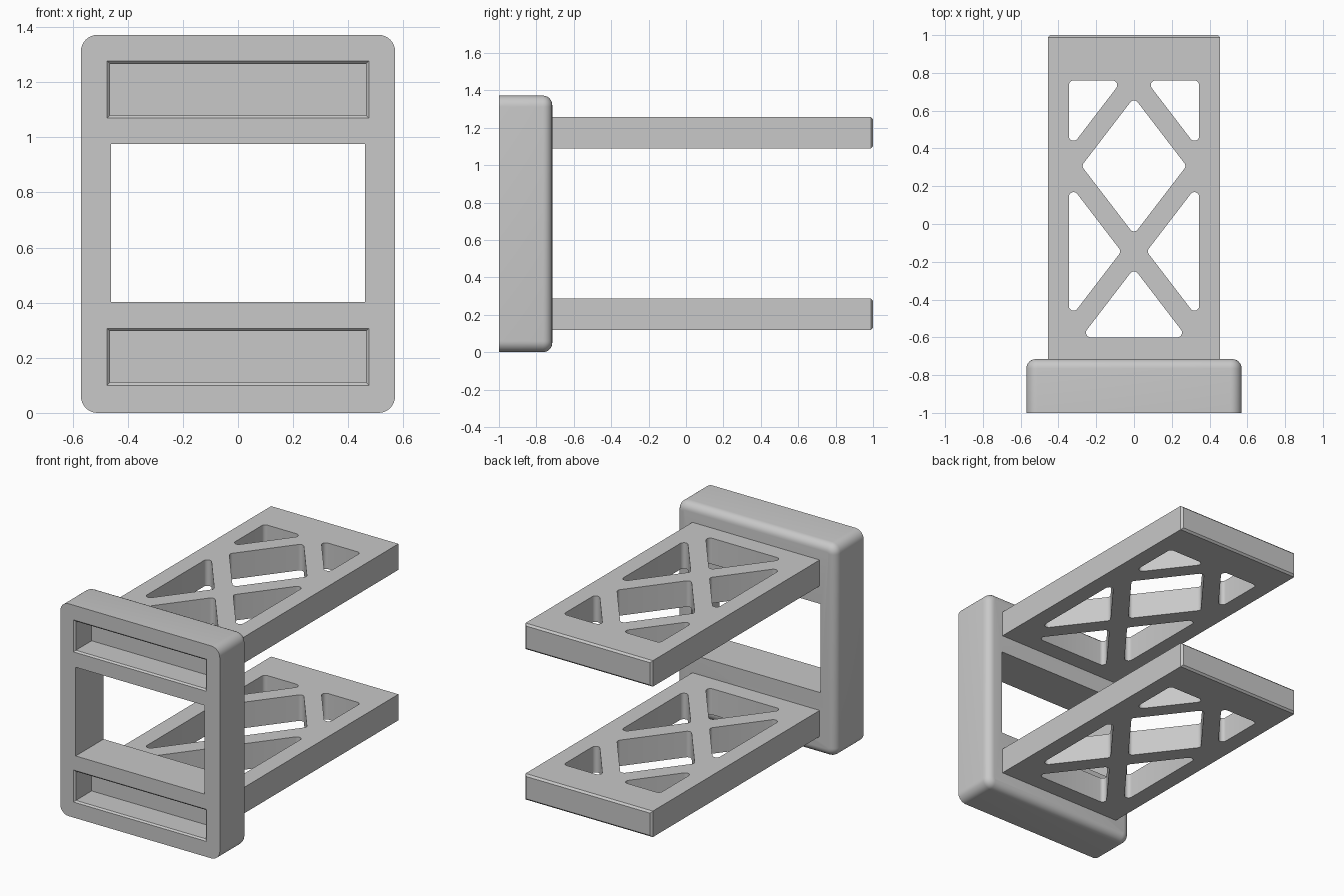
import bpy, bmesh
from math import tan, pi
from mathutils import Vector

if "Cube" in bpy.data.objects:
    bpy.data.objects.remove(bpy.data.objects["Cube"])

grey = bpy.data.materials.new("plain grey")
grey.use_nodes = True
colour = (0.58, 0.58, 0.58, 1)
grey.diffuse_color = colour
grey.node_tree.nodes["Principled BSDF"].inputs["Base Color"].default_value = colour


def make_object(name, bm):
    bmesh.ops.recalc_face_normals(bm, faces=bm.faces)
    mesh = bpy.data.meshes.new(name)
    bm.to_mesh(mesh)
    bm.free()
    mesh.materials.append(grey)
    obj = bpy.data.objects.new(name, mesh)
    bpy.context.collection.objects.link(obj)
    return obj


def rounded(points, radius, steps=8):
    """Round every corner of a 2D polygon with a tangent arc."""
    result = []
    for i, p in enumerate(points):
        p = Vector(p)
        a = (Vector(points[i - 1]) - p).normalized()
        b = (Vector(points[(i + 1) % len(points)]) - p).normalized()
        reach = radius / tan(a.angle(b) / 2)
        centre = p + (a + b).normalized() * (radius ** 2 + reach ** 2) ** 0.5
        start, end = p + a * reach - centre, p + b * reach - centre
        for k in range(steps + 1):
            direction = start.normalized().slerp(end.normalized(), k / steps)
            result.append(centre + direction.normalized() * radius)
    return result


def prism(points, place, shift):
    """Extrude a 2D outline placed in space by a function."""
    bm = bmesh.new()
    face = bm.faces.new([bm.verts.new(place(*p)) for p in points])
    # The starting face is kept as one cap of the solid
    extruded = bmesh.ops.extrude_face_region(bm, geom=[face], use_keep_orig=True)["geom"]
    bmesh.ops.translate(bm, vec=shift, verts=[v for v in extruded if isinstance(v, bmesh.types.BMVert)])
    return bm


def rectangle(half_width, low, high):
    return [(-half_width, low), (half_width, low), (half_width, high), (-half_width, high)]


def bevel_end(bm, y, offset, segments):
    bmesh.ops.recalc_face_normals(bm, faces=bm.faces)
    edges = [e for e in bm.edges if all(abs(v.co.y - y) < 1e-4 for v in e.verts)]
    bmesh.ops.bevel(bm, geom=edges, offset=offset, segments=segments, profile=0.5,
                    affect='EDGES', clamp_overlap=False)


def cut(obj, cutter):
    mod = obj.modifiers.new("cut", 'BOOLEAN')
    mod.operation, mod.solver, mod.object = 'DIFFERENCE', 'EXACT', cutter
    bpy.context.view_layer.objects.active = obj
    bpy.ops.object.modifier_apply(modifier=mod.name)
    bpy.data.objects.remove(cutter)


def smooth(obj):
    bpy.ops.object.select_all(action='DESELECT')
    obj.select_set(True)
    bpy.context.view_layer.objects.active = obj
    bpy.ops.object.shade_smooth_by_angle(angle=pi / 6)


FRONT, BACK, TIP = -1.0, -0.715, 1.0

# Upright frame with rounded corners and a rounded back rim
bm = prism(rounded(rectangle(0.57, 0, 1.372), 0.06), lambda x, z: (x, FRONT, z), (0, BACK - FRONT, 0))
bevel_end(bm, BACK, 0.05, 6)
frame = make_object("frame", bm)

# Window through the frame
cut(frame, make_object("window_cutter", prism(
    rectangle(0.46, 0.402, 0.975), lambda x, z: (x, FRONT - 0.1, z), (0, 0.6, 0))))

# Two front pockets with a chamfered mouth
for low in (0.11, 1.08):
    high = low + 0.187
    cut(frame, make_object("pocket_cutter", prism(
        rectangle(0.465, low, high), lambda x, z: (x, FRONT - 0.1, z), (0, 0.27, 0))))
    mouth = prism(rectangle(0.485, low - 0.02, high + 0.02),
                  lambda x, z: (x, FRONT - 0.01, z), (0, 0.02, 0))
    for v in mouth.verts:
        if v.co.y > FRONT:
            v.co.x *= 0.465 / 0.485
            v.co.z += 0.02 if v.co.z < low else -0.02
    cut(frame, make_object("mouth_cutter", mouth))
smooth(frame)

# Truss openings in plan, one side; side openings are mirrored
centre_holes = [
    [(0, 0.67), (0.278, 0.3075), (0, -0.055), (-0.278, 0.3075)],
    [(0, -0.235), (0.28, -0.6), (-0.28, -0.6)],
]
side_holes = [
    [(0.345, 0.76), (0.063, 0.76), (0.345, 0.392)],
    [(0.345, 0.2175), (0.067, -0.145), (0.345, -0.5075)],
]
holes = centre_holes + side_holes + [[(-x, y) for x, y in h] for h in side_holes]

# Two long arms with chamfered tips
for name, low in (("lower_arm", 0.118), ("upper_arm", 1.09)):
    bm = prism(rectangle(0.455, low, low + 0.168),
               lambda x, z: (x, BACK - 0.01, z), (0, TIP - BACK + 0.01, 0))
    bevel_end(bm, TIP, 0.012, 1)
    arm = make_object(name, bm)
    for hole in holes:
        cut(arm, make_object("hole_cutter", prism(
            rounded(hole, 0.025), lambda x, y: (x, y, low - 0.1), (0, 0, 0.4))))
    smooth(arm)
